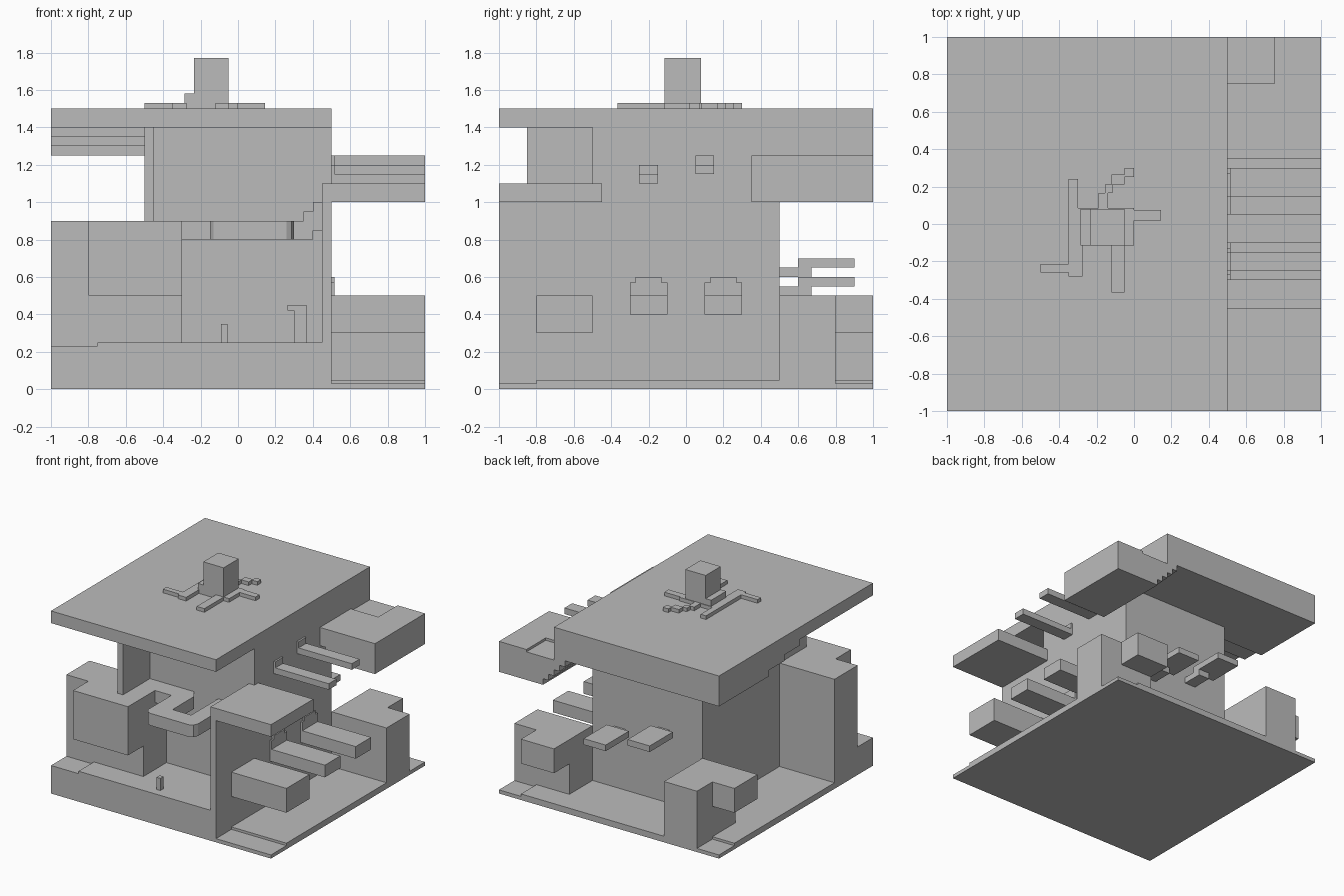
import bpy
import bmesh
from mathutils import Vector

cube = bpy.data.objects.get("Cube")
if cube:
    bpy.data.objects.remove(cube, do_unlink=True)

# One plain grey for the whole building
grey = bpy.data.materials.new("plain_grey")
grey.use_nodes = True
tone = (0.5, 0.5, 0.5, 1)
grey.diffuse_color = tone
grey.node_tree.nodes["Principled BSDF"].inputs["Base Color"].default_value = tone


def finish(name, bm):
    bmesh.ops.recalc_face_normals(bm, faces=bm.faces)
    mesh = bpy.data.meshes.new(name)
    bm.to_mesh(mesh)
    bm.free()
    mesh.materials.append(grey)
    obj = bpy.data.objects.new(name, mesh)
    bpy.context.collection.objects.link(obj)
    return obj


def prism(name, outline, axis, lo, hi):
    """Extrude a 2D outline along an axis (remaining axes in x, y, z order)."""
    def place(p, d):
        v = list(p)
        v.insert("xyz".index(axis), d)
        return Vector(v)
    bm = bmesh.new()
    face = bm.faces.new([bm.verts.new(place(p, lo)) for p in outline])
    grown = bmesh.ops.extrude_face_region(bm, geom=[face])["geom"]
    shift = place((0, 0), hi - lo)
    bmesh.ops.translate(bm, vec=shift, verts=[g for g in grown if isinstance(g, bmesh.types.BMVert)])
    return finish(name, bm)


def box(name, x, y, z):
    return prism(name, [(x[0], y[0]), (x[1], y[0]), (x[1], y[1]), (x[0], y[1])], "z", *z)


# Ground plate with three shallow corner recesses
box("ground_plate", (-1, 1), (-1, 1), (0, .03))
prism("ground_paving", [(-1, -1), (.5, -1), (.5, -.8), (1, -.8), (1, .8), (.8, .8),
                        (.8, 1), (-.8, 1), (-.8, .8), (-1, .8)], "z", .03, .05)

# Raised front terrace with a recessed corner
box("terrace", (-1, .45), (-1, -.5), (.05, .23))
prism("terrace_paving", [(-.75, -1), (.45, -1), (.45, -.5), (-1, -.5), (-1, -.8), (-.75, -.8)],
      "z", .23, .25)

# Central tower
box("tower", (-.5, .5), (-.5, .5), (.05, 1.4))
box("front_fin_wall", (-.5, -.45), (-.85, -.5), (.9, 1.4))

# Roof slab, thicker at the back with a stepped underside
roof = [(-1, 1.5), (-1, 1.4)]
for i, y in enumerate((-.05, .15, .35)):
    roof += [(y, 1.4 - .05 * i), (y, 1.35 - .05 * i)]
roof += [(1, 1.25), (1, 1.5)]
prism("roof_slab", roof, "x", -1, .5)

# Side terrace hung from the roof, with stair-shaped underside
side = [(1, 1), (1, 1.23), (.5, 1.23), (.5, 1.25), (.4, 1.25)]
for i in range(4):
    side += [(.4 + .05 * i, 1.2 - .05 * i), (.45 + .05 * i, 1.2 - .05 * i)]
side += [(.6, 1)]
prism("side_terrace", side, "y", .35, 1)
prism("side_terrace_paving", [(.5, .35), (1, .35), (1, 1), (.75, 1), (.75, .75), (.5, .75)],
      "z", 1.23, 1.25)

# Front canopy on its wall, with a projecting box
box("canopy", (.45, 1), (-1, -.45), (1, 1.1))
box("canopy_wall", (.45, .5), (-1, -.5), (.05, 1))
box("wall_box", (.5, 1), (-.8, -.5), (.3, .5))

# Corner blocks, each with a cantilevered box
box("front_block", (-1, -.3), (-.8, -.5), (.25, .9))
box("front_block_box", (-.8, -.3), (-1, -.8), (.5, .9))
box("back_left_block", (.5, 1), (.5, .8), (.05, .5))
box("back_left_box", (.5, .8), (.8, 1), (.3, .5))
box("back_right_block", (-.8, -.5), (.5, 1), (.05, .5))
box("back_right_box", (-1, -.8), (.5, .8), (.3, .5))

# Winding walkway with clipped corners
prism("walkway", [(-.3, -.65), (-.15, -.65), (-.15, -.95), (-.13, -.985), (-.1, -1),
                  (.26, -1), (.285, -.985), (.3, -.95), (.3, -.5), (.17, -.5),
                  (.17, -.85), (0, -.85), (0, -.57), (-.05, -.5), (-.3, -.5)], "z", .8, .9)
prism("walkway_steps", [(.3, .8), (.4, .8), (.4, .85), (.45, .85), (.45, 1), (.4, 1),
                        (.4, .95), (.35, .95), (.35, .9), (.3, .9)], "y", -.65, -.5)

# Balconies on the left wall with door plates behind them
for i, y in enumerate((-.2, .2)):
    box(f"lower_balcony_{i}", (.5, 1), (y - .1, y + .1), (.4, .5))
    prism(f"lower_door_{i}", [(y - .1, .5), (y + .1, .5), (y + .1, .57), (y + .07, .57),
                              (y + .07, .6), (y - .07, .6), (y - .07, .57), (y - .1, .57)],
          "x", .5, .515)
for i, (y, z) in enumerate(((-.2, 1.1), (.1, 1.15))):
    box(f"upper_balcony_{i}", (.5, 1), (y - .05, y + .05), (z, z + .05))
    box(f"upper_door_{i}", (.5, .515), (y - .05, y + .05), (z + .05, z + .1))

# Back ledges on brackets
for i, (x, z) in enumerate(((.1, .55), (-.3, .65))):
    box(f"back_ledge_{i}", (x, x + .2), (.6, .9), (z, z + .05))
    box(f"ledge_bracket_{i}", (x + .1, x + .2), (.5, .67), (z - .05, z))

# Small terrace fittings
box("terrace_post", (-.09, -.055), (-.93, -.89), (.25, .35))
prism("terrace_stand", [(.3, .25), (.365, .25), (.365, .45), (.265, .45), (.265, .42), (.3, .42)],
      "y", -.72, -.65)

# Rooftop chimney and its thin branching pads
box("chimney", (-.235, -.05), (-.115, .08), (1.5, 1.77))
box("chimney_step", (-.285, -.235), (-.115, .08), (1.5, 1.58))
pads = [((-.3, 0), (-.115, .085)), ((-.12, -.05), (-.365, -.115)),
        ((-.35, -.275), (-.28, .085)), ((-.35, -.3), (.085, .24)),
        ((-.5, -.35), (-.26, -.215)), ((0, .145), (.02, .075)),
        ((-.19, -.14), (.085, .165)), ((-.155, -.115), (.165, .21)),
        ((-.12, -.05), (.21, .265)), ((-.05, 0), (.25, .3))]
for i, (x, y) in enumerate(pads):
    box(f"roof_pad_{i}", x, y, (1.5, 1.53))
